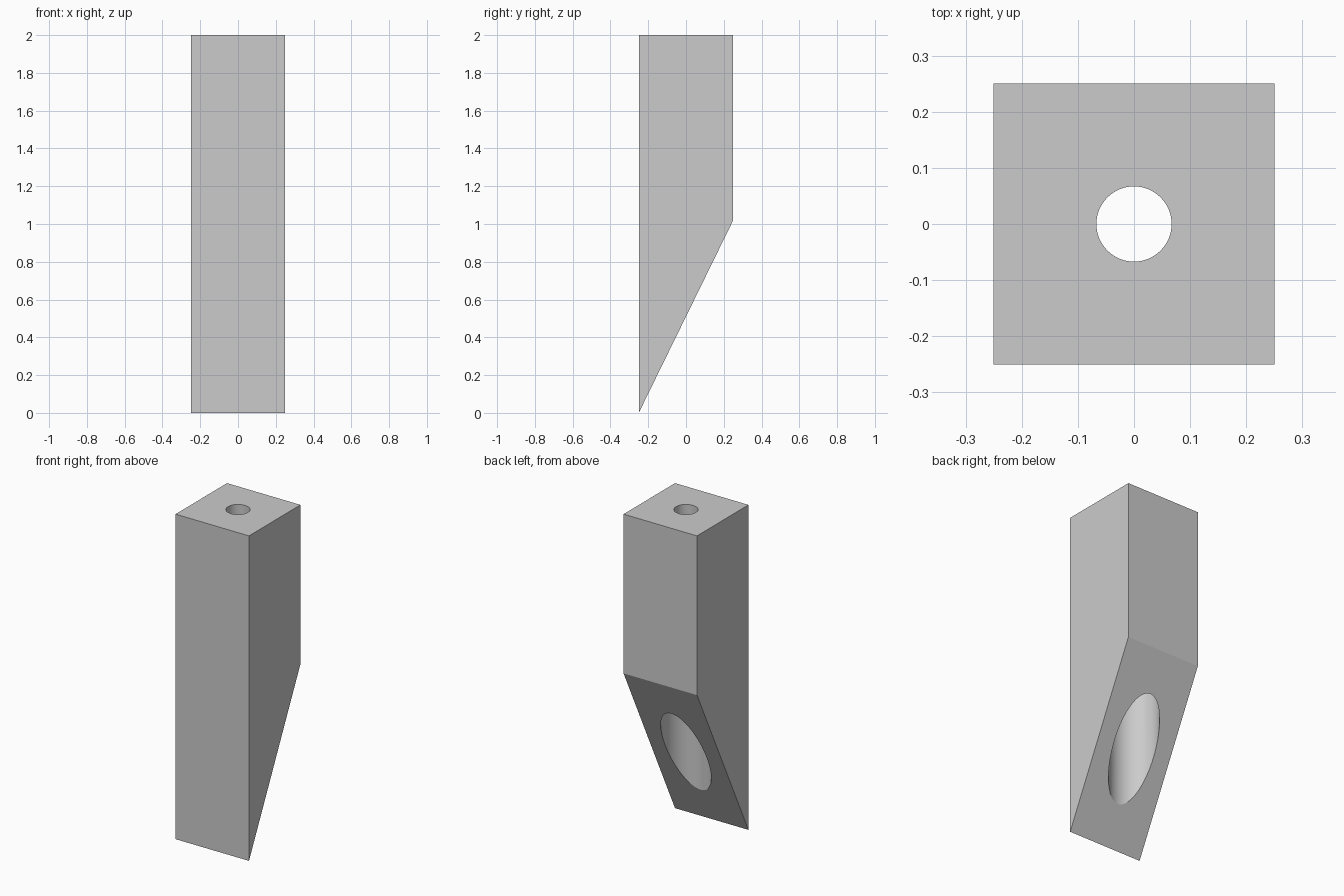
import bpy, bmesh, math

old = bpy.data.objects.get("Cube")
if old:
    bpy.data.objects.remove(old, do_unlink=True)

HALF = 0.25      # half width of the square block
HEIGHT = 2.0
SLOPE_TOP = 1.02  # height where the slanted cut meets the back
SCREW_R = 0.067
BORE_R = 0.141
LEDGE_Z = 1.5    # where the wide bore steps down to the screw hole


def make_object(name, bm):
    bmesh.ops.recalc_face_normals(bm, faces=bm.faces)
    mesh = bpy.data.meshes.new(name)
    bm.to_mesh(mesh)
    bm.free()
    obj = bpy.data.objects.new(name, mesh)
    bpy.context.collection.objects.link(obj)
    return obj


# Material
grey = bpy.data.materials.new("plain_grey")
grey.use_nodes = True
color = (0.6, 0.6, 0.6, 1.0)
grey.diffuse_color = color
grey.node_tree.nodes["Principled BSDF"].inputs["Base Color"].default_value = color

# Block: side profile extruded across the width
bm = bmesh.new()
profile = [(-HALF, 0), (HALF, SLOPE_TOP), (HALF, HEIGHT), (-HALF, HEIGHT)]
side = bm.faces.new([bm.verts.new((-HALF, y, z)) for y, z in profile])
ext = bmesh.ops.extrude_face_region(bm, geom=[side])
moved = [v for v in ext["geom"] if isinstance(v, bmesh.types.BMVert)]
bmesh.ops.translate(bm, verts=moved, vec=(2 * HALF, 0, 0))
block = make_object("slanted_block", bm)
block.data.materials.append(grey)

# Stepped cutter: narrow screw hole above, wide bore below
bm = bmesh.new()
steps = [(BORE_R, -0.2), (BORE_R, LEDGE_Z), (SCREW_R, LEDGE_Z), (SCREW_R, HEIGHT + 0.2)]
SEGMENTS = 64
rings = []
for r, z in steps:
    angles = [2 * math.pi * i / SEGMENTS for i in range(SEGMENTS)]
    rings.append([bm.verts.new((r * math.cos(a), r * math.sin(a), z)) for a in angles])
for low, high in zip(rings, rings[1:]):
    for i in range(SEGMENTS):
        j = (i + 1) % SEGMENTS
        bm.faces.new((low[i], low[j], high[j], high[i]))
bm.faces.new(rings[0][::-1])
bm.faces.new(rings[-1])
cutter = make_object("bore_cutter", bm)
cutter.hide_render = True
cutter.data.materials.append(grey)

# Cut the hole, then drop the cutter
cut = block.modifiers.new("screw_bore", 'BOOLEAN')
cut.operation = 'DIFFERENCE'
cut.solver = 'EXACT'
cut.object = cutter
bpy.ops.object.select_all(action='DESELECT')
block.select_set(True)
bpy.context.view_layer.objects.active = block
bpy.ops.object.modifier_apply(modifier=cut.name)
bpy.data.objects.remove(cutter, do_unlink=True)

# Smooth bore walls, crisp outer edges
bpy.ops.object.shade_smooth_by_angle(angle=math.radians(15))
